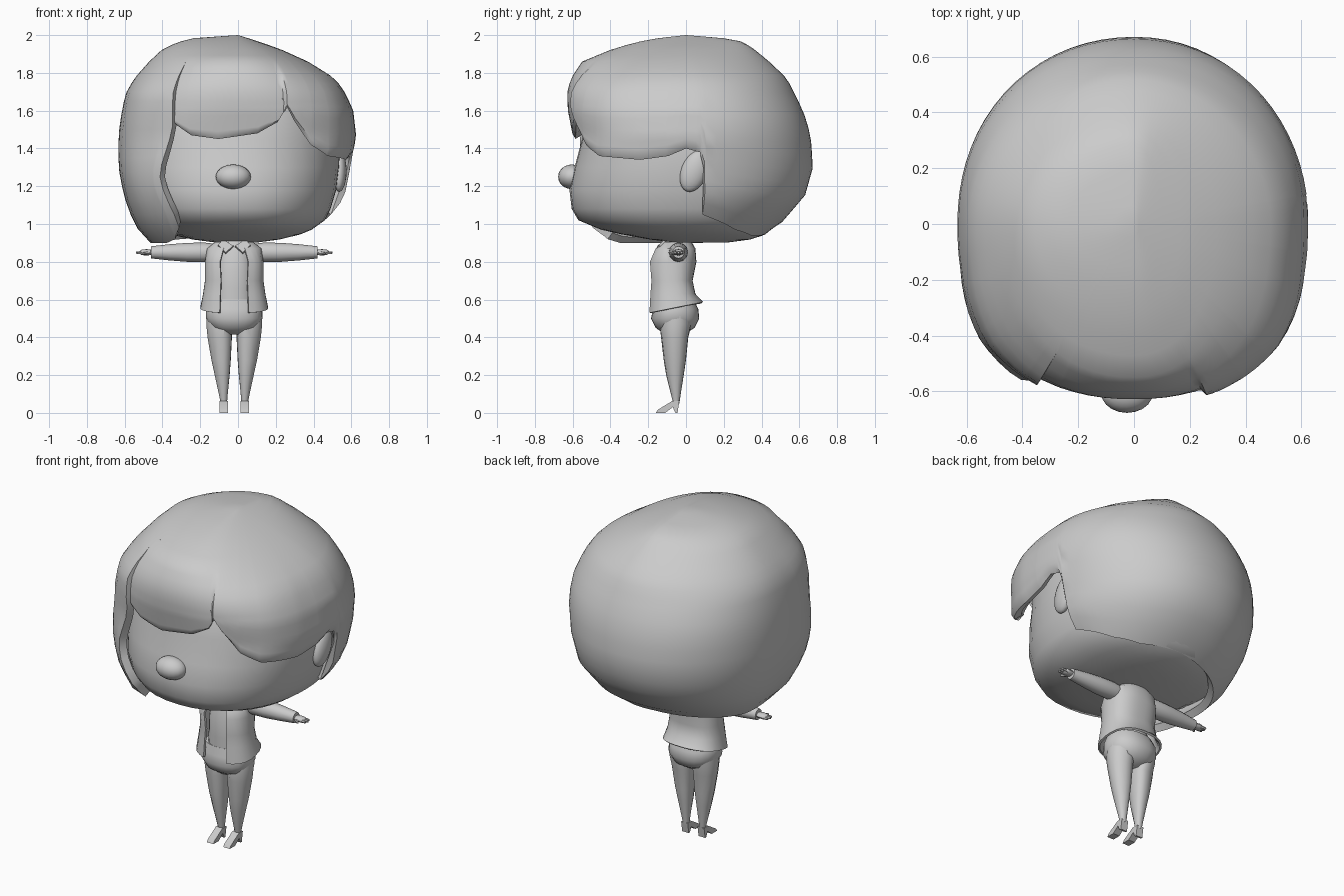
import bpy, bmesh
from math import sin, cos, radians, pi
from mathutils import Vector, Matrix

cube = bpy.data.objects.get("Cube")
if cube:
    bpy.data.objects.remove(cube, do_unlink=True)

grey = bpy.data.materials.new("plain grey")
grey.use_nodes = True
grey.diffuse_color = (0.6, 0.6, 0.6, 1)
grey.node_tree.nodes["Principled BSDF"].inputs["Base Color"].default_value = (0.6, 0.6, 0.6, 1)

BODY_X = -0.02  # the body's mirror line


def finish(name, bm, x=0.0, mirror=False, thick=0.0, angle=40):
    """Turn a bmesh into a shaded object, optionally mirrored or thickened."""
    mesh = bpy.data.meshes.new(name)
    bm.to_mesh(mesh)
    bm.free()
    mesh.materials.append(grey)
    obj = bpy.data.objects.new(name, mesh)
    bpy.context.scene.collection.objects.link(obj)
    obj.location.x = x
    bpy.ops.object.select_all(action='DESELECT')
    obj.select_set(True)
    bpy.context.view_layer.objects.active = obj
    if thick:
        mod = obj.modifiers.new("thickness", 'SOLIDIFY')
        mod.thickness = thick
        mod.offset = -1
        bpy.ops.object.modifier_apply(modifier=mod.name)
    if mirror:
        mod = obj.modifiers.new("mirror", 'MIRROR')
        mod.use_mirror_merge = False
        bpy.ops.object.modifier_apply(modifier=mod.name)
    bpy.ops.object.shade_smooth_by_angle(angle=radians(angle))


def loft(cols, closed=True, caps=True):
    """Skin a list of columns, each a list of points from top to bottom."""
    bm = bmesh.new()
    grid = [[bm.verts.new(p) for p in col] for col in cols]
    count = len(grid)
    for i in range(count if closed else count - 1):
        a, b = grid[i], grid[(i + 1) % count]
        for j in range(len(a) - 1):
            bm.faces.new((a[j], a[j + 1], b[j + 1], b[j]))
    if caps:
        bm.faces.new([c[0] for c in grid])
        bm.faces.new([c[-1] for c in grid])
    bmesh.ops.remove_doubles(bm, verts=bm.verts, dist=1e-5)
    if caps:
        bmesh.ops.recalc_face_normals(bm, faces=bm.faces)
    return bm


def lerp_table(table, key):
    """Linear lookup in rows of (key, values...), keys in rising order."""
    if key <= table[0][0]:
        return table[0][1:]
    for lo, hi in zip(table, table[1:]):
        if key <= hi[0]:
            t = (key - lo[0]) / (hi[0] - lo[0])
            return [p + (q - p) * t for p, q in zip(lo[1:], hi[1:])]
    return table[-1][1:]


def clamp(value):
    return max(0.0, min(1.0, value))


def outline(table, z, deg, power, centre=(0, 0), scale=1.0):
    """Point on a rounded-box section; 0 degrees is front, 90 is +x."""
    x0, x1, y0, y1 = lerp_table(table, z)
    dx, dy = sin(radians(deg)), -cos(radians(deg))
    a = abs((x1 if dx > 0 else x0) - centre[0]) + 1e-6
    b = abs((y1 if dy > 0 else y0) - centre[1]) + 1e-6
    r = scale / ((abs(dx) / a) ** power + (abs(dy) / b) ** power) ** (1 / power)
    return Vector((centre[0] + dx * r, centre[1] + dy * r, z))


def section_body(table, power, centre=(0, 0), sides=24):
    zs = [row[0] for row in reversed(table)]
    return loft([[outline(table, z, 360 * i / sides, power, centre) for z in zs]
                 for i in range(sides)])


def sym(rows):
    """Expand (z, half width, y0, y1) to a full section table."""
    return [(z, -w, w, y0, y1) for z, w, y0, y1 in rows]


def ellipsoid(name, centre, radii, rot=0.0):
    bm = bmesh.new()
    bmesh.ops.create_uvsphere(bm, u_segments=20, v_segments=12, radius=1)
    m = Matrix.Translation(centre) @ Matrix.Rotation(rot, 4, 'X') @ Matrix.Diagonal((*radii, 1))
    bmesh.ops.transform(bm, matrix=m, verts=bm.verts)
    finish(name, bm, angle=60)


# Head
head = [(0.902, -.12, .10, -.06, .22), (0.918, -.24, .22, -.19, .34),
        (0.945, -.36, .33, -.34, .42), (0.97, -.42, .39, -.45, .45),
        (1.02, -.50, .46, -.57, .50), (1.08, -.55, .49, -.605, .53),
        (1.18, -.58, .52, -.617, .57), (1.30, -.59, .535, -.59, .60),
        (1.45, -.59, .54, -.55, .60), (1.65, -.53, .50, -.52, .53),
        (1.85, -.33, .28, -.33, .33)]
finish("head", section_body(head, 2.2, sides=40), angle=60)
ellipsoid("nose", (-.025, -.605, 1.25), (.093, .072, .065))
ellipsoid("ear", (.535, .045, 1.28), (.04, .07, .115), radians(-22))

# Hair: one cap whose lower edge follows the fringe, sweep, back and side lock
volume = [(0.90, -.475, .40, -.48, .36), (1.00, -.55, .48, -.57, .50),
          (1.15, -.605, .57, -.63, .63), (1.30, -.633, .60, -.63, .672),
          (1.47, -.633, .625, -.60, .66), (1.60, -.615, .61, -.625, .62),
          (1.69, -.595, .57, -.63, .575), (1.77, -.55, .515, -.61, .535),
          (1.86, -.47, .37, -.55, .44), (1.93, -.395, .215, -.38, .355),
          (1.965, -.31, .11, -.25, .30), (1.985, -.23, .05, -.14, .19),
          (2.0, 0, 0, 0, 0)]
hem = [(-32, 1.53), (-24, 1.47), (-10, 1.45), (10, 1.48), (20, 1.54),
       (22, 1.58), (23, 1.63), (27, 1.55), (36, 1.42), (46, 1.36), (67, 1.34),
       (81, 1.36), (90, 1.40), (97, 1.38), (99, 1.30), (100, 1.05), (125, .97),
       (145, .94), (180, .94), (225, .92), (260, .90), (315, .90), (324, .92), (329, .98)]
sway = [(.94, -3), (1.01, 0), (1.13, -3), (1.235, -6), (1.31, -5), (1.53, 0)]
SPLIT, UPPER, LOWER = 1.65, 12, 10


def hair_column(deg):
    low = lerp_table(hem, deg)[0]
    lock = deg > 180
    away = 360 - deg if lock else abs(deg)  # degrees from the front
    heights = [2 - (2 - SPLIT) * (j / UPPER) ** 1.7 for j in range(UPPER)]
    heights += [SPLIT - (SPLIT - low) * j / LOWER for j in range(LOWER + 1)]
    points = []
    for z in heights:
        power = (2.1 if away > 90 else 2.4) - .25 * clamp((z - 1.55) / .3)
        puff = turn = 0.0
        if lock or deg >= 23:  # side lock and sweep stand proud of the fringe
            puff = .04 * clamp((75 - away) / 25) * clamp((1.85 - z) / .15)
        if lock:  # the lock's inner edge sways in and out
            turn = lerp_table(sway, z)[0] * clamp((80 - away) / 49)
        curl = .025 if z == heights[-1] else 0
        points.append(outline(volume, z, deg + turn, power, scale=1 + puff - curl))
    return points


angles = sorted(set(range(-30, 329, 5)) | {k[0] for k in hem})
hair = loft([hair_column(d) for d in angles], closed=False, caps=False)
finish("hair", hair, thick=0.045, angle=50)

# Torso and hips
mid = (0, -.07)
shirt = sym([(.56, .11, -.165, .03), (.66, .105, -.165, .02), (.76, .10, -.165, .02),
             (.86, .09, -.14, .02), (.94, .06, -.11, -.01)])
finish("shirt", section_body(shirt, 2.2, mid), BODY_X)
hips = sym([(.415, .05, -.11, -.01), (.45, .12, -.16, .045), (.50, .15, -.185, .07),
            (.55, .15, -.175, .065), (.60, .13, -.165, .04)])
finish("hips", section_body(hips, 2.3, mid), BODY_X)

# Open jacket with a hem that rises to the back
coat = sym([(.555, .18, -.20, .09), (.63, .165, -.195, .05), (.70, .155, -.19, .035),
            (.80, .155, -.20, .055), (.87, .145, -.165, .05), (.905, .10, -.12, .03)])
cols = []
for i in range(25):
    col = [outline(coat, row[0], 32 + 296 * i / 24, 2.5, mid) for row in reversed(coat)]
    col[-1].z += (col[-1].y - mid[1]) * .2
    cols.append(col)
finish("jacket", loft(cols, closed=False, caps=False), BODY_X, thick=0.012)

# Collar flaps
bm = bmesh.new()
flap = [(.005, -.15, .885), (.045, -.17, .85), (.085, -.145, .89), (.06, -.11, .92)]
bm.faces.new([bm.verts.new(p) for p in flap])
finish("collar", bm, BODY_X, mirror=True, thick=0.012)

# Arms with a cuff, hand and fingers
stations = [(.10, .045), (.16, .052), (.25, .050), (.34, .043), (.44, .032),
            (.442, .024), (.465, .028), (.49, .024), (.50, .012)]
cols = [[(x, -.04 + r * cos(a), .85 + r * sin(a) * (.6 if x > .441 else 1))
         for x, r in stations] for a in (2 * pi * i / 12 for i in range(12))]
finish("arms", loft(cols), BODY_X, mirror=True)
bm = bmesh.new()
for base, turn in (((.495, -.055, .848), -.15), ((.50, -.04, .848), 0),
                   ((.495, -.025, .848), .15), ((.465, -.068, .845), -.8)):
    m = (Matrix.Translation(base) @ Matrix.Rotation(turn, 4, 'Z')
         @ Matrix.Rotation(pi / 2, 4, 'Y'))
    bmesh.ops.create_cone(bm, cap_ends=True, segments=6, radius1=.012, radius2=.006,
                          depth=.04, matrix=m)
finish("fingers", bm, BODY_X, mirror=True)

# Legs
leg = [(.05, .038, .072, -.068, -.035), (.10, .034, .082, -.08, -.028),
       (.20, .024, .104, -.105, -.012), (.28, .018, .122, -.118, 0),
       (.40, .012, .143, -.132, .012), (.47, .012, .150, -.14, .03),
       (.54, .03, .148, -.13, .03)]
finish("legs", section_body(leg, 2.2, (.055, -.052), 14), BODY_X, mirror=True)

# Heeled shoes, extruded from a side profile
bm = bmesh.new()
profile = [(-.16, 0), (-.15, .016), (-.075, .062), (-.035, .062), (-.045, 0),
           (-.056, 0), (-.07, .03), (-.11, 0)]
face = bm.faces.new([bm.verts.new((.033, y, z)) for y, z in profile])
extruded = bmesh.ops.extrude_face_region(bm, geom=[face])
bmesh.ops.translate(bm, vec=(.044, 0, 0),
                    verts=[v for v in extruded["geom"] if isinstance(v, bmesh.types.BMVert)])
bmesh.ops.recalc_face_normals(bm, faces=bm.faces)
finish("shoes", bm, BODY_X, mirror=True, angle=30)
